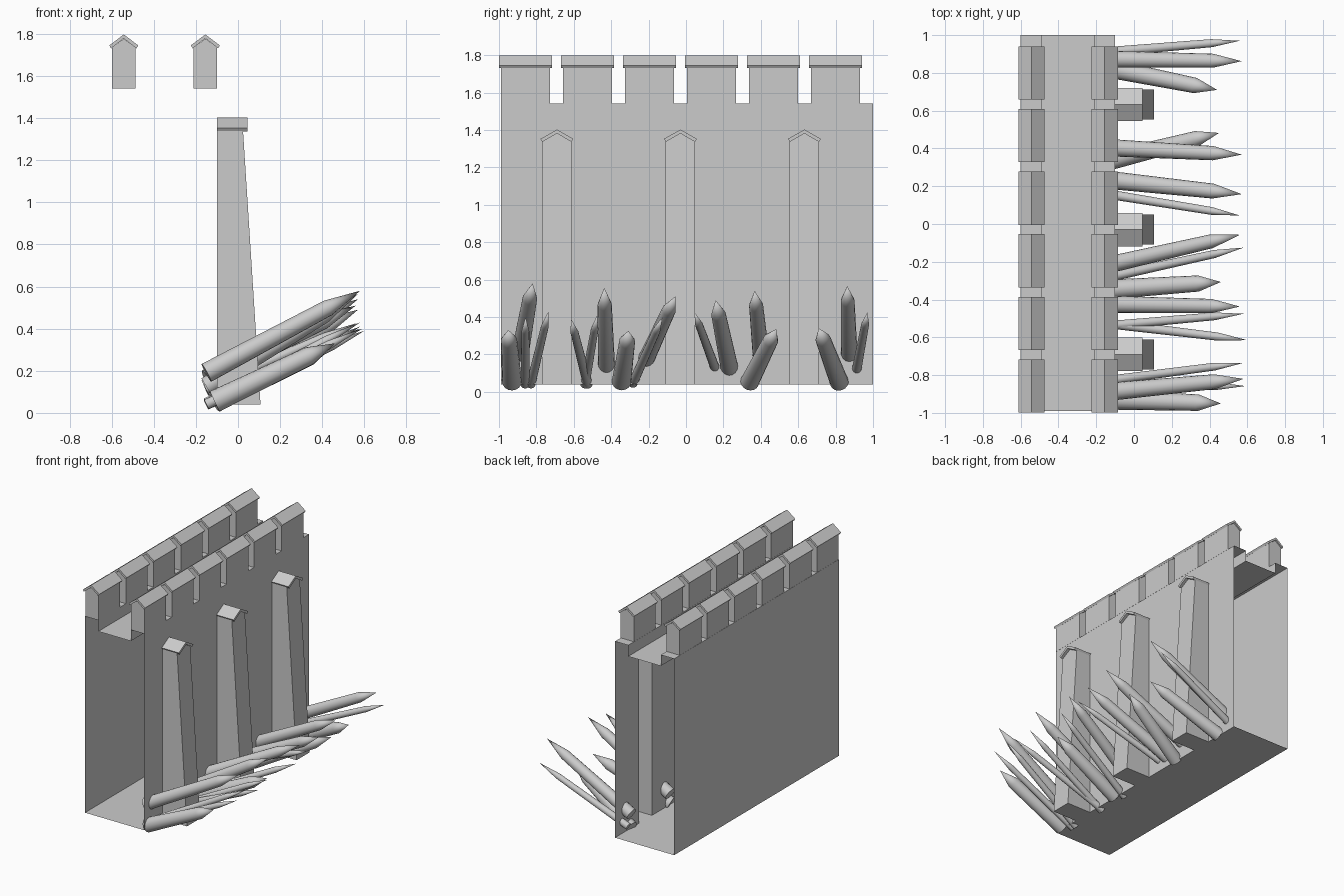
import bpy, bmesh, math
from mathutils import Vector

if "Cube" in bpy.data.objects:
    bpy.data.objects.remove(bpy.data.objects["Cube"])


def make_object(name, verts, faces, recalc=True):
    mesh = bpy.data.meshes.new(name)
    mesh.from_pydata([tuple(v) for v in verts], [], faces)
    if recalc:
        bm = bmesh.new()
        bm.from_mesh(mesh)
        bmesh.ops.recalc_face_normals(bm, faces=bm.faces)
        bm.to_mesh(mesh)
        bm.free()
    obj = bpy.data.objects.new(name, mesh)
    bpy.context.collection.objects.link(obj)
    return obj


def loft(name, a, b, cap_a=True, cap_b=True):
    """Join two matching closed outlines."""
    n = len(a)
    faces = [(i, (i + 1) % n, n + (i + 1) % n, n + i) for i in range(n)]
    if cap_a:
        faces.append(tuple(range(n)))
    if cap_b:
        faces.append(tuple(range(n, 2 * n)))
    return make_object(name, list(a) + list(b), faces)


def house(c, half, bottom, eave, apex):
    return [(c - half, bottom), (c + half, bottom), (c + half, eave),
            (c, apex), (c - half, eave)]


def chevron(c, half, eave, apex, t):
    """Bent roof slab, t thick, with square-cut eaves."""
    d = t * 0.65
    return [(c - half, eave), (c, apex), (c + half, eave),
            (c + half - d, eave - t), (c, apex - t * 1.3), (c - half + d, eave - t)]


Y0, Y1, FLOOR, TOP = -0.99, 1.0, 0.04, 1.54
FACE = -0.10
BUTTRESS_Y = [-0.69, -0.03, 0.633]
BW = 0.079

# Hollow wall with open ends and a sunken walkway
profile = [(FACE, FLOOR), (-0.60, FLOOR), (-0.60, TOP), (-0.487, TOP),
           (-0.487, 1.455), (-0.212, 1.455), (-0.212, TOP), (FACE, TOP)]
n = len(profile)
verts = [(x, y, z) for y in (Y0, Y1) for x, z in profile]
make_object("wall_shell", verts,
            [(i, i + 1, n + i + 1, n + i) for i in range(n - 1)], recalc=False)

# Outer wall face, open behind each buttress
verts, faces = [], []


def panel(ya, yb, za, zb):
    k = len(verts)
    verts.extend([(FACE, ya, za), (FACE, yb, za), (FACE, yb, zb), (FACE, ya, zb)])
    faces.append((k, k + 1, k + 2, k + 3))


start = Y0
for c in BUTTRESS_Y:
    panel(start, c - BW, FLOOR, TOP)
    panel(c - BW, c + BW, 1.34, TOP)
    start = c + BW
panel(start, Y1, FLOOR, TOP)
make_object("outer_wall_face", verts, faces, recalc=False)

# Merlons with small gabled caps along both parapets
for cx in (-0.5425, -0.155):
    for i in range(6):
        cy = -0.858 + i * 0.3315
        body = house(cx, 0.056, TOP, 1.735, 1.777)
        loft("merlon", [(x, cy - 0.131, z) for x, z in body],
             [(x, cy + 0.131, z) for x, z in body])
        roof = chevron(cx, 0.069, 1.745, 1.797, 0.014)
        loft("merlon_cap", [(x, cy - 0.141, z) for x, z in roof],
             [(x, cy + 0.141, z) for x, z in roof])

# Tapering buttresses with gabled caps
for c in BUTTRESS_Y:
    body = house(c, BW, FLOOR, 1.34, 1.385)
    loft("buttress", [(FACE, y, z) for y, z in body],
         [(0.107 - 0.064 * (z - FLOOR), y, z) for y, z in body], cap_a=False)
    roof = chevron(c, 0.088, 1.352, 1.402, 0.016)
    loft("buttress_cap", [(FACE, y, z) for y, z in roof],
         [(0.045, y, z) for y, z in roof])


def stake(y0, z0, x1, y1, z1, r):
    """Tapered round stake with a sharpened end."""
    a = Vector((-0.11 if z1 < 0.35 else -0.15, y0, z0))
    b = Vector((x1, y1, z1))
    axis = b - a
    turn = axis.to_track_quat('Z', 'Y')
    sides, verts = 16, []
    for t, rad in ((0, r), (0.79, r * 0.82)):
        for k in range(sides):
            ang = 2 * math.pi * k / sides
            verts.append(a + axis * t + turn @ Vector((rad * math.cos(ang), rad * math.sin(ang), 0)))
    verts.append(b)
    faces = [tuple(range(sides))]
    for k in range(sides):
        j = (k + 1) % sides
        faces += [(k, j, sides + j, sides + k), (sides + k, sides + j, 2 * sides)]
    obj = make_object("stake", verts, faces)
    bpy.ops.object.select_all(action='DESELECT')
    obj.select_set(True)
    bpy.context.view_layer.objects.active = obj
    bpy.ops.object.shade_smooth_by_angle(angle=math.radians(30))


# Stakes: butt y, butt z, tip x, tip y, tip z, radius
for s in [
    (-0.93, 0.055, 0.46, -0.95, 0.33, 0.053),
    (-0.89, 0.19, 0.58, -0.82, 0.58, 0.048),
    (-0.83, 0.04, 0.58, -0.735, 0.43, 0.025),
    (-0.86, 0.04, 0.59, -0.858, 0.40, 0.025),
    (-0.525, 0.04, 0.60, -0.615, 0.39, 0.026),
    (-0.54, 0.04, 0.58, -0.475, 0.41, 0.025),
    (-0.425, 0.125, 0.56, -0.437, 0.555, 0.046),
    (-0.345, 0.055, 0.46, -0.307, 0.325, 0.052),
    (-0.22, 0.16, 0.56, -0.057, 0.51, 0.045),
    (-0.285, 0.045, 0.58, -0.125, 0.40, 0.026),
    (0.16, 0.115, 0.56, 0.045, 0.425, 0.025),
    (0.235, 0.115, 0.57, 0.158, 0.49, 0.048),
    (0.405, 0.16, 0.57, 0.367, 0.54, 0.046),
    (0.34, 0.052, 0.45, 0.482, 0.335, 0.05),
    (0.82, 0.05, 0.44, 0.71, 0.34, 0.05),
    (0.873, 0.185, 0.57, 0.862, 0.565, 0.045),
    (0.91, 0.105, 0.56, 0.97, 0.425, 0.026),
]:
    stake(*s)
